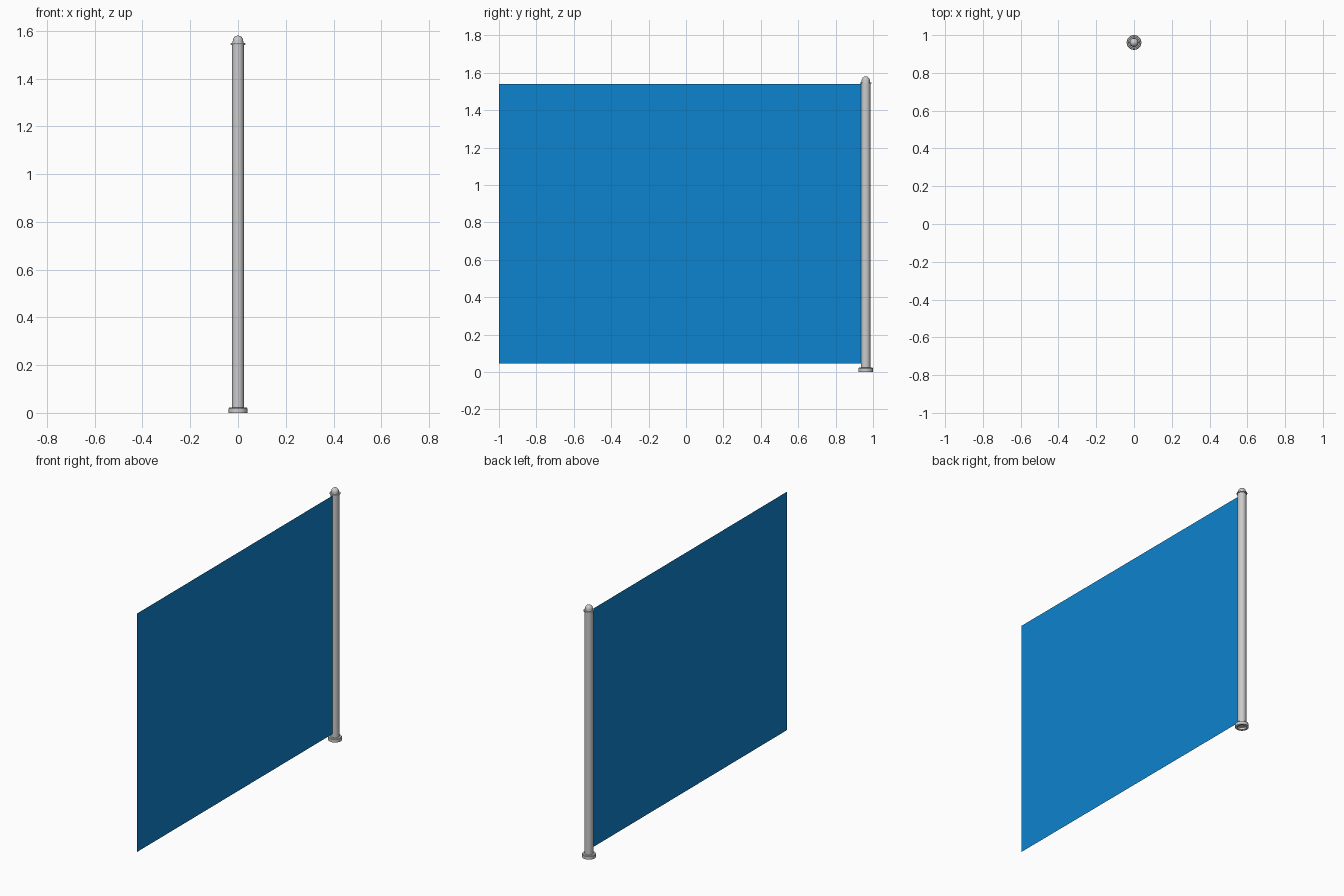
import bpy, bmesh, math

if "Cube" in bpy.data.objects:
    bpy.data.objects.remove(bpy.data.objects["Cube"])

POLE_Y = 0.961
SIDES = 32


def finish(name, bm):
    mesh = bpy.data.meshes.new(name)
    bm.to_mesh(mesh)
    bm.free()
    obj = bpy.data.objects.new(name, mesh)
    bpy.context.collection.objects.link(obj)
    return obj


def lathe(name, profile):
    """Spin an (radius, z) profile around the pole axis."""
    bm = bmesh.new()
    verts = [bm.verts.new((r, 0, z)) for r, z in profile]
    edges = [bm.edges.new(pair) for pair in zip(verts, verts[1:])]
    bmesh.ops.spin(bm, geom=verts + edges, cent=(0, 0, 0), axis=(0, 0, 1),
                   angle=math.tau, steps=SIDES)
    bmesh.ops.remove_doubles(bm, verts=bm.verts, dist=1e-5)
    bmesh.ops.recalc_face_normals(bm, faces=bm.faces)
    obj = finish(name, bm)
    obj.location.y = POLE_Y
    bpy.ops.object.select_all(action='DESELECT')
    obj.select_set(True)
    bpy.context.view_layer.objects.active = obj
    bpy.ops.object.shade_smooth_by_angle(angle=math.radians(35))
    return obj


# Foot ring, open underneath around the pole
lathe("base_ring", [(0.025, 0.0), (0.039, 0.0), (0.039, 0.019), (0.036, 0.023),
                    (0.024, 0.023), (0.025, 0.0)])

# Upright pole
lathe("pole", [(0, 0.012), (0.025, 0.012), (0.025, 1.542), (0, 1.542)])

# Thin collar under the cap
lathe("collar", [(0, 1.541), (0.03, 1.541), (0.031, 1.544), (0.03, 1.548), (0, 1.548)])

# Rounded cap
dome = [(0.022 * math.cos(a), 1.558 + 0.022 * math.sin(a))
        for a in (i * math.pi / 16 for i in range(8))]
lathe("cap", [(0, 1.548), (0.023, 1.548)] + dome + [(0, 1.58)])

# Flat banner sheet running from the pole
bm = bmesh.new()
corners = [(-1.0, 0.045), (POLE_Y - 0.024, 0.045), (POLE_Y - 0.024, 1.539), (-1.0, 1.539)]
bm.faces.new([bm.verts.new((0, y, z)) for y, z in corners])
sheet = finish("banner_sheet", bm)
blue = bpy.data.materials.new("blue")
blue.diffuse_color = (0.004, 0.23, 0.62, 1)
blue.use_nodes = True
blue.node_tree.nodes["Principled BSDF"].inputs["Base Color"].default_value = blue.diffuse_color
sheet.data.materials.append(blue)
